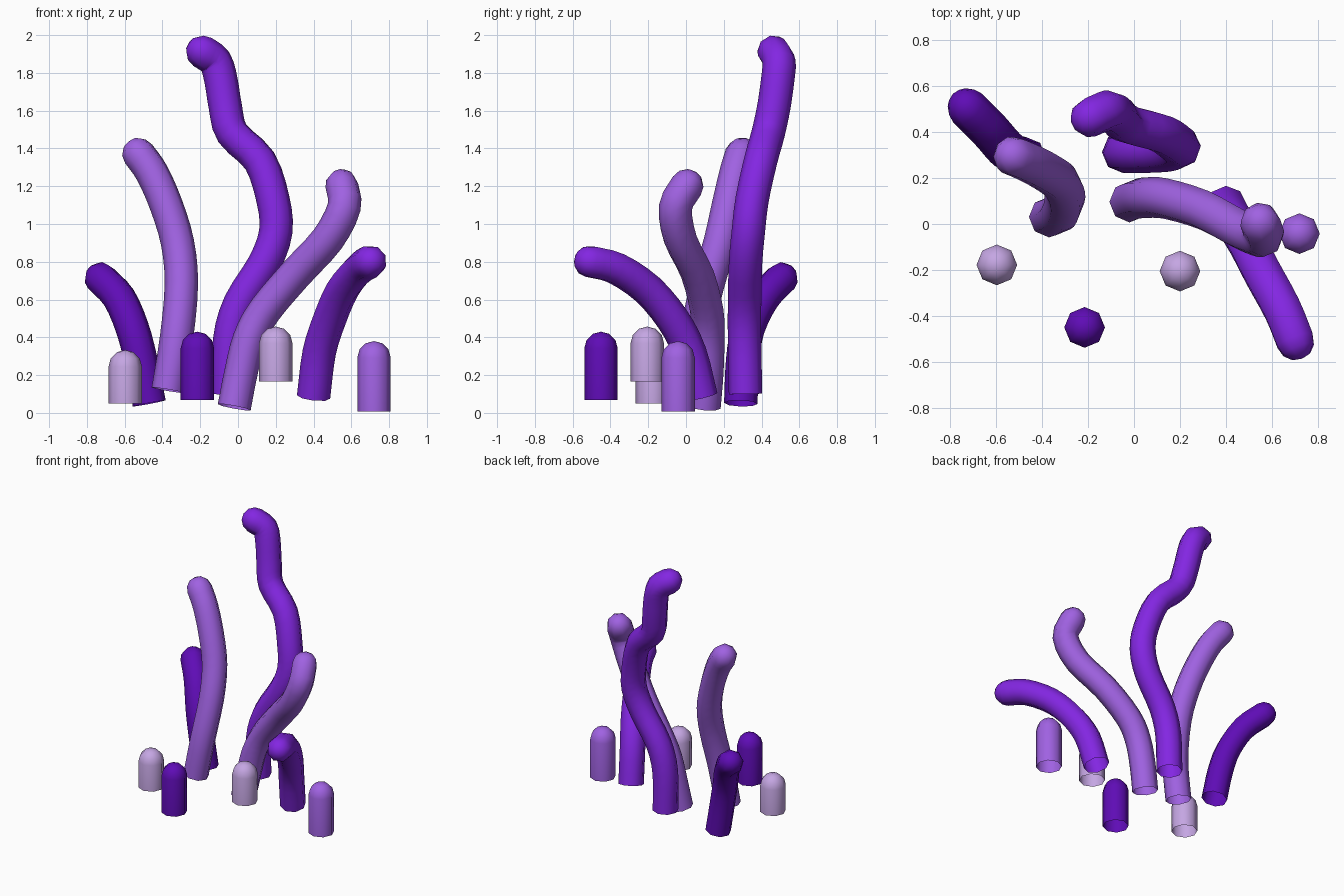
import bpy, bmesh, math
from mathutils import Vector

if "Cube" in bpy.data.objects:
    bpy.data.objects.remove(bpy.data.objects["Cube"])

R, SIDES = 0.0885, 8


def material(name, hex_code):
    def lin(c):
        return c / 12.92 if c <= 0.04045 else ((c + 0.055) / 1.055) ** 2.4
    m = bpy.data.materials.new(name)
    rgb = [lin(int(hex_code[i:i + 2], 16) / 255) for i in (0, 2, 4)]
    m.diffuse_color = (*rgb, 1)
    m.use_nodes = True
    m.node_tree.nodes["Principled BSDF"].inputs["Base Color"].default_value = m.diffuse_color
    return m


dark = material("dark violet", "5F0CB6")
purple = material("bright purple", "8326E2")
medium = material("medium purple", "A062E2")
lilac = material("pale lilac", "C5A6E3")


def smooth_path(pts, steps=3):
    """Catmull-Rom curve through the control points."""
    p = [Vector(q) for q in pts]
    p = [2 * p[0] - p[1]] + p + [2 * p[-1] - p[-2]]
    out = []
    for i in range(1, len(p) - 2):
        a, b, c, d = p[i - 1:i + 3]
        for s in range(steps):
            t = s / steps
            out.append(0.5 * (2 * b + (c - a) * t + (2 * a - 5 * b + 4 * c - d) * t * t
                              + (3 * b - a - 3 * c + d) * t ** 3))
    return out + [p[-2]]


def tube(name, path, mat):
    """Eight-sided tube, open at the base, with a domed tip."""
    bm = bmesh.new()
    rings = []

    def add_ring(centre, u, v, r):
        ring = []
        for k in range(SIDES):
            a = 2 * math.pi * k / SIDES
            ring.append(bm.verts.new(centre + r * (math.cos(a) * u + math.sin(a) * v)))
        rings.append(ring)

    u = Vector((1, 0, 0))
    n = len(path)
    for i, c in enumerate(path):
        t = (path[min(i + 1, n - 1)] - path[max(i - 1, 0)]).normalized()
        u = (u - t * u.dot(t)).normalized()
        v = t.cross(u)
        add_ring(c, u, v, R)
    # domed tip
    for deg in (30, 60):
        a = math.radians(deg)
        add_ring(path[-1] + t * R * math.sin(a), u, v, R * math.cos(a))
    pole = bm.verts.new(path[-1] + t * R)
    for a, b in zip(rings, rings[1:]):
        for k in range(SIDES):
            j = (k + 1) % SIDES
            bm.faces.new((a[k], a[j], b[j], b[k]))
    for k in range(SIDES):
        bm.faces.new((rings[-1][k], rings[-1][(k + 1) % SIDES], pole))
    for f in bm.faces:
        f.smooth = True
    me = bpy.data.meshes.new(name)
    bm.to_mesh(me)
    bm.free()
    me.materials.append(mat)
    ob = bpy.data.objects.new(name, me)
    bpy.context.collection.objects.link(ob)


# long bending tubes
tube("tall_tube", smooth_path([
    (-.05, .315, .1), (-.045, .31, .38), (.01, .31, .58), (.14, .315, .79),
    (.2, .33, .96), (.185, .35, 1.13), (.115, .395, 1.335), (-.03, .435, 1.48),
    (-.067, .465, 1.62), (-.09, .485, 1.76), (-.12, .493, 1.86),
    (-.188, .465, 1.911)]), purple)
tube("left_tube", smooth_path([
    (-.37, .03, .12), (-.325, .05, .4), (-.3, .115, .68), (-.32, .18, .9),
    (-.38, .225, 1.1), (-.455, .265, 1.27), (-.525, .295, 1.37)]), medium)
tube("right_tube", smooth_path([
    (-.02, .095, .03), (.015, .11, .21), (.06, .115, .39), (.14, .11, .54),
    (.305, .06, .735), (.475, -.03, .92), (.562, -.055, 1.09),
    (.55, .005, 1.203)]), medium)
tube("right_low_tube", smooth_path([
    (.4, .08, .085), (.43, .02, .32), (.485, -.07, .495), (.555, -.205, .655),
    (.645, -.37, .765), (.7, -.505, .8)]), purple)
tube("left_low_tube", smooth_path([
    (-.47, .29, .05), (-.515, .3, .28), (-.56, .33, .45), (-.63, .41, .61),
    (-.725, .505, .71)]), dark)

# short upright stubs: x, y, bottom, top, colour
for name, x, y, z0, z1, mat in (
        ("left_stub", -.597, -.178, .05, .333, lilac),
        ("front_stub", -.215, -.45, .068, .43, dark),
        ("middle_stub", .2, -.205, .165, .457, lilac),
        ("right_stub", .72, -.042, .008, .38, medium)):
    tube(name, [Vector((x, y, z0)), Vector((x, y, z1 - R))], mat)
